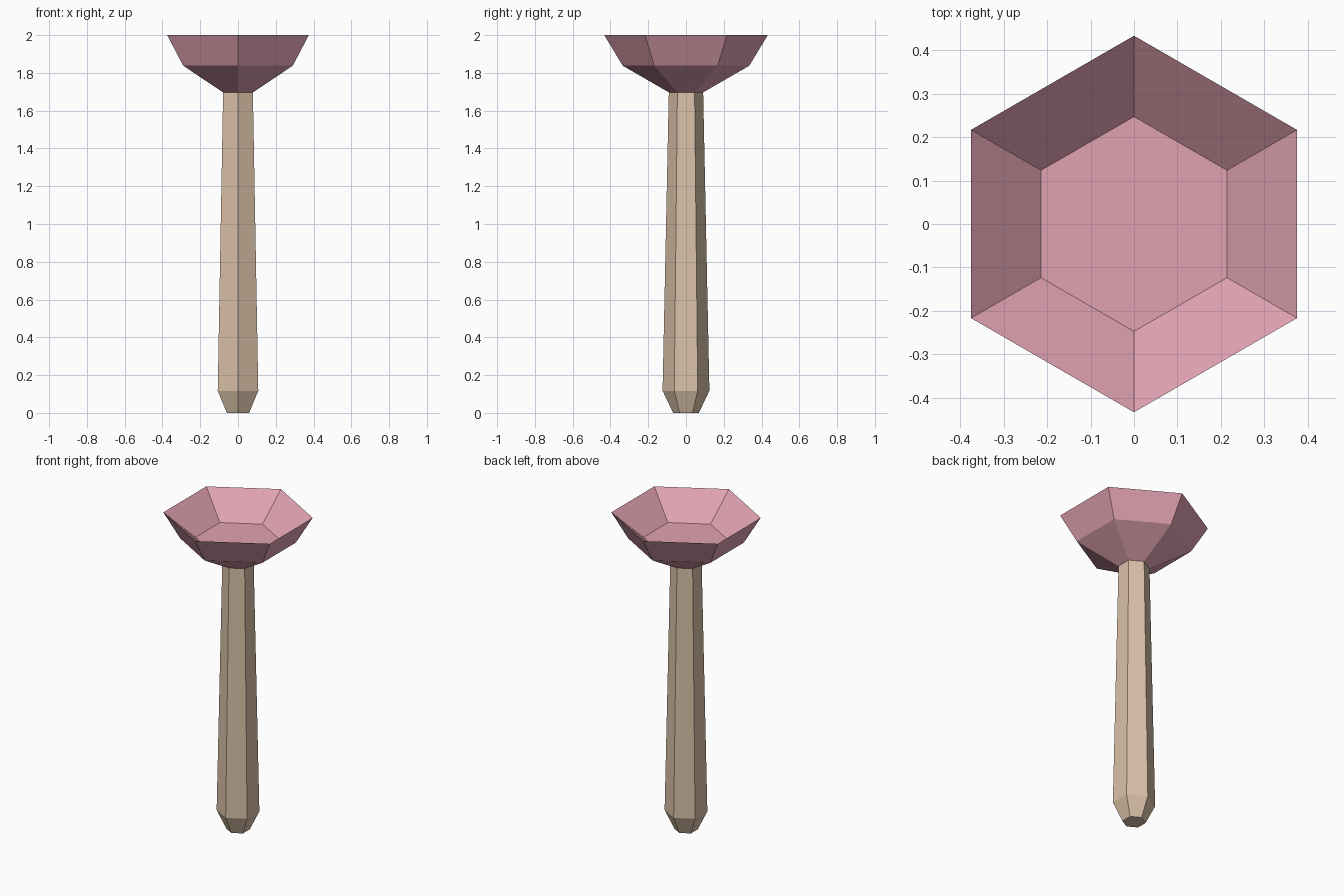
import bpy
import bmesh
from math import cos, sin, tau

cube = bpy.data.objects.get("Cube")
if cube:
    bpy.data.objects.remove(cube, do_unlink=True)

SIDES = 6


def make_material(name, color):
    mat = bpy.data.materials.new(name)
    mat.use_nodes = True
    mat.diffuse_color = color
    bsdf = next(n for n in mat.node_tree.nodes if n.type == "BSDF_PRINCIPLED")
    bsdf.inputs["Base Color"].default_value = color
    return mat


def make_turned(name, profile, mat):
    """Six-sided solid from (corner radius, height) pairs, closed at both ends."""
    bm = bmesh.new()
    rings = []
    for r, z in profile:
        angles = [tau * (i / SIDES + 0.25) for i in range(SIDES)]
        rings.append([bm.verts.new((r * cos(a), r * sin(a), z)) for a in angles])
    for low, high in zip(rings, rings[1:]):
        for i in range(SIDES):
            j = (i + 1) % SIDES
            bm.faces.new((low[i], low[j], high[j], high[i]))
    bm.faces.new(rings[0][::-1])
    bm.faces.new(rings[-1])
    mesh = bpy.data.meshes.new(name)
    bm.to_mesh(mesh)
    bm.free()
    mesh.materials.append(mat)
    obj = bpy.data.objects.new(name, mesh)
    bpy.context.collection.objects.link(obj)
    return obj


pink = make_material("dusty_pink_rubber", (0.745, 0.361, 0.44, 1))
wood = make_material("pale_wood", (0.701, 0.533, 0.392, 1))

# Tapered handle with a narrowed tip
make_turned("handle", [(0.068, 0), (0.124, 0.117), (0.091, 1.697)], wood)

# Flared cup: outer wall, sharp rim, then inner wall down to a flat floor
make_turned("rubber_cup",
            [(0.091, 1.697), (0.335, 1.838), (0.433, 2), (0.247, 1.848)], pink)
